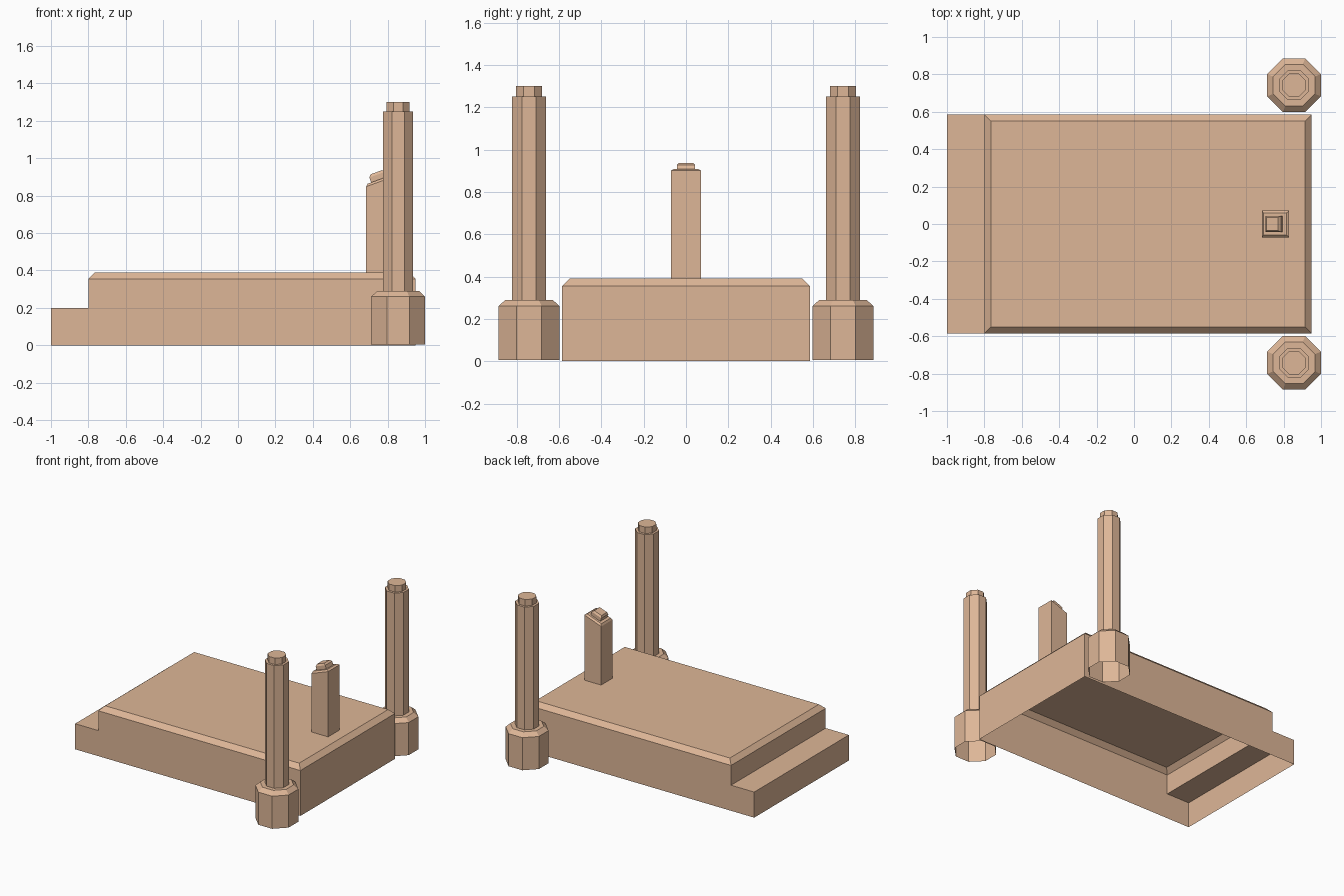
import bpy, bmesh
from math import pi, cos, sin, tan, radians
from mathutils import Vector

if "Cube" in bpy.data.objects:
    bpy.data.objects.remove(bpy.data.objects["Cube"])

mat = bpy.data.materials.new("tan_stone")
mat.diffuse_color = (0.73, 0.47, 0.31, 1)
mat.use_nodes = True
mat.node_tree.nodes["Principled BSDF"].inputs["Base Color"].default_value = mat.diffuse_color


def finish(bm, name):
    bm.normal_update()
    me = bpy.data.meshes.new(name)
    bm.to_mesh(me)
    bm.free()
    me.materials.append(mat)
    ob = bpy.data.objects.new(name, me)
    bpy.context.collection.objects.link(ob)
    return ob


def loft(name, rings):
    """Skin counter-clockwise rings from bottom to top; the bottom stays open."""
    bm = bmesh.new()
    loops = [[bm.verts.new(p) for p in ring] for ring in rings]
    n = len(loops[0])
    for a, b in zip(loops, loops[1:]):
        for i in range(n):
            j = (i + 1) % n
            bm.faces.new((a[i], a[j], b[j], b[i]))
    bm.faces.new(loops[-1])
    return finish(bm, name)


def octagon(cx, cy, apothem, z):
    r = apothem / cos(pi / 8)
    return [Vector((cx + r * cos((i + .5) * pi / 4), cy + r * sin((i + .5) * pi / 4), z))
            for i in range(8)]


# Platform: stepped side profile pulled across y, top rim chamfered, open below
HALF = 0.585
profile = [(-1, 0), (-1, .2), (-.8, .2), (-.8, .39), (.95, .39), (.95, 0)]
bm = bmesh.new()
face = bm.faces.new([bm.verts.new((x, -HALF, z)) for x, z in profile])
ext = bmesh.ops.extrude_face_region(bm, geom=[face])
bmesh.ops.translate(bm, vec=(0, 2 * HALF, 0),
                    verts=[v for v in ext["geom"] if isinstance(v, bmesh.types.BMVert)])
bmesh.ops.recalc_face_normals(bm, faces=bm.faces)
rim = [e for e in bm.edges if all(abs(v.co.z - .39) < 1e-4 for v in e.verts)]
bmesh.ops.bevel(bm, geom=rim, offset=.035, segments=1, affect='EDGES')
bottom = [f for f in bm.faces if all(abs(v.co.z) < 1e-4 for v in f.verts)]
bmesh.ops.delete(bm, geom=bottom, context='FACES')
finish(bm, "platform")

# Two octagonal posts: chamfered foot, shaft and cap
post = [(.144, .005), (.144, .26), (.112, .29), (.08, .29),
        (.08, 1.25), (.062, 1.25), (.062, 1.3)]
for side, label in ((-1, "front"), (1, "back")):
    loft(label + "_post", [octagon(.856, side * .742, a, z) for a, z in post])

# Console: upright box with a sloping chamfered top
X0, X1, Z0, TILT = .685, .83, .848, radians(20)
along = Vector((cos(TILT), 0, sin(TILT)))
normal = Vector((-sin(TILT), 0, cos(TILT)))
length = (X1 - X0) / cos(TILT)


def slope_rect(half_t, half_y, n):
    """Rectangle in the sloping plane, raised by n along its normal."""
    mid = Vector((X0, 0, Z0)) + along * length / 2 + normal * n
    return [mid + along * s * half_t + Vector((0, t * half_y, 0))
            for s, t in ((-1, -1), (1, -1), (1, 1), (-1, 1))]


rim_ring = slope_rect(length / 2, .071, 0)
base_ring = [Vector((p.x, p.y, .39)) for p in rim_ring]
loft("console_body", [base_ring, rim_ring, slope_rect(length / 2 - .012, .059, .012)])

# Raised button plate on the sloping top
loft("console_plate", [slope_rect(.044, .043, .012), slope_rect(.044, .043, .04),
                       slope_rect(.033, .034, .054)])
